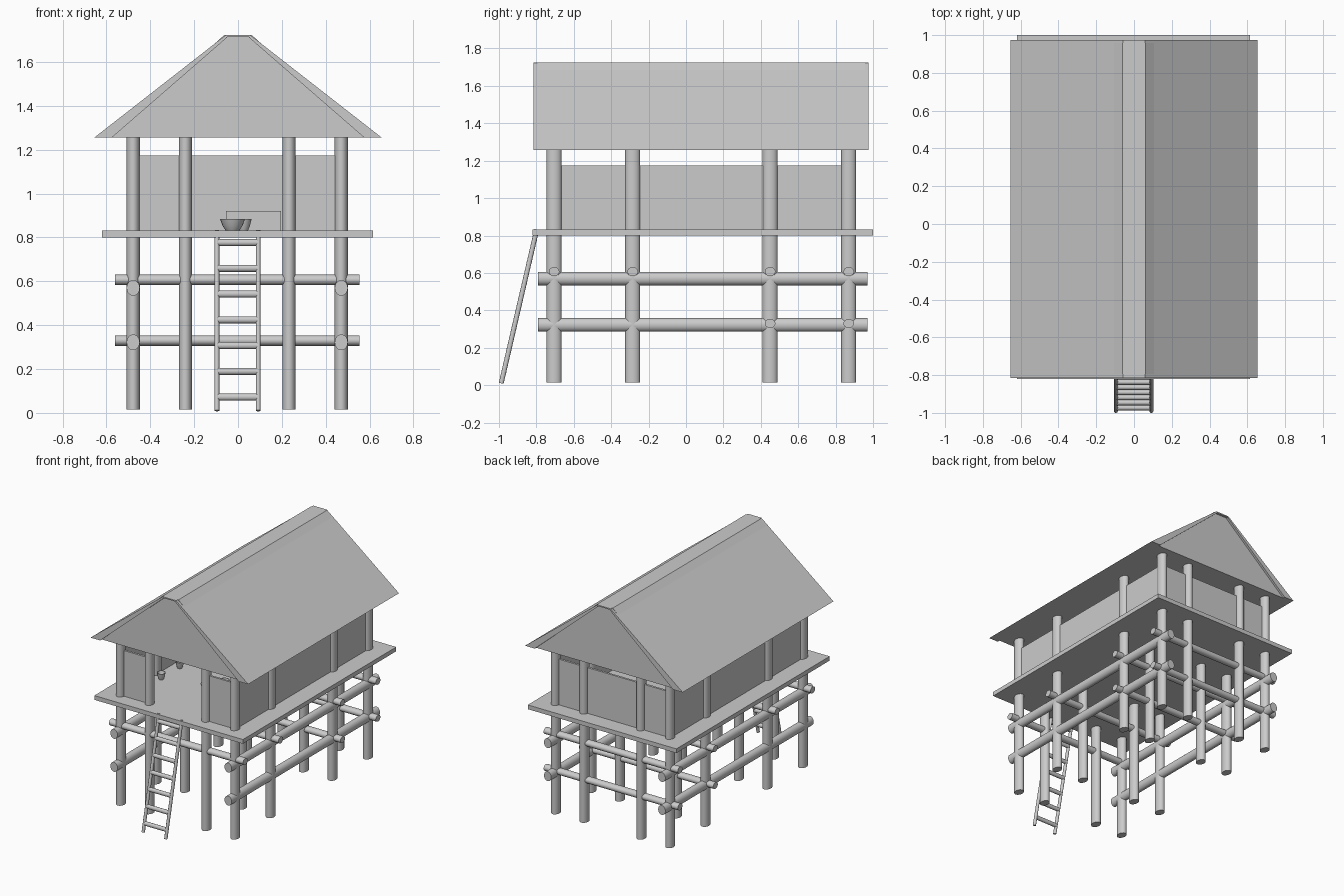
import bpy, bmesh, math
from mathutils import Vector

if "Cube" in bpy.data.objects:
    bpy.data.objects.remove(bpy.data.objects["Cube"])


def finish(name, bm, smooth=False):
    bmesh.ops.recalc_face_normals(bm, faces=bm.faces[:])
    me = bpy.data.meshes.new(name)
    bm.to_mesh(me)
    bm.free()
    ob = bpy.data.objects.new(name, me)
    bpy.context.collection.objects.link(ob)
    if smooth:
        bpy.ops.object.select_all(action='DESELECT')
        ob.select_set(True)
        bpy.context.view_layer.objects.active = ob
        bpy.ops.object.shade_smooth_by_angle(angle=math.radians(40))
    return ob


def box(name, x0, x1, y0, y1, z0, z1):
    bm = bmesh.new()
    bmesh.ops.create_cube(bm, size=1)
    for v in bm.verts:
        v.co = ((x0 + x1) / 2 + v.co.x * (x1 - x0),
                (y0 + y1) / 2 + v.co.y * (y1 - y0),
                (z0 + z1) / 2 + v.co.z * (z1 - z0))
    return finish(name, bm)


def rod(name, a, b, u, v, n=24):
    """Oval rod from a to b; u and v are the half-axis vectors."""
    a, b, u, v = map(Vector, (a, b, u, v))
    bm = bmesh.new()
    rings = [[bm.verts.new(p + u * math.cos(2 * math.pi * i / n) + v * math.sin(2 * math.pi * i / n))
              for i in range(n)] for p in (a, b)]
    for i in range(n):
        j = (i + 1) % n
        bm.faces.new((rings[0][i], rings[0][j], rings[1][j], rings[1][i]))
    bm.faces.new(rings[0])
    bm.faces.new(rings[1])
    return finish(name, bm, True)


def prism(name, profile, y0, y1):
    """Extrude an x-z profile along y."""
    bm = bmesh.new()
    f = bm.faces.new([bm.verts.new((x, y0, z)) for x, z in profile])
    r = bmesh.ops.extrude_face_region(bm, geom=[f])
    for v in r['geom']:
        if isinstance(v, bmesh.types.BMVert):
            v.co.y = y1
    return finish(name, bm)


def bowl(name, x, y, z, r, h):
    prof = [(0, 0), (.55, 0), (.8, .4), (1, 1), (.88, 1), (.68, .45), (.45, .15), (0, .15)]
    bm = bmesh.new()
    vs = [bm.verts.new((x + p * r, y, z + q * h)) for p, q in prof]
    es = [bm.edges.new(e) for e in zip(vs, vs[1:])]
    bmesh.ops.spin(bm, geom=vs + es, cent=(x, y, z), axis=(0, 0, 1), angle=2 * math.pi, steps=20)
    bmesh.ops.remove_doubles(bm, verts=bm.verts[:], dist=1e-5)
    return finish(name, bm, True)


PX = (-.478, -.24, .233, .471)
PY = (-.705, -.285, .45, .87)

# posts: outer ones reach the roof, inner ones carry the floor
for i, x in enumerate(PX):
    for j, y in enumerate(PY):
        outer = i in (0, 3) or j in (0, 3)
        rod("post" if outer else "floor_post", (x, y, .015), (x, y, 1.262 if outer else .81),
            (.03, 0, 0), (0, .04, 0))

# long beams along the sides
for x in (PX[0], PX[3]):
    for z in (.57, .322):
        rod("long_beam", (x, -.79, z), (x, .97, z), (.03, 0, 0), (0, 0, .036))

# cross beams: upper ones at every row, lower ones at the back rows
for y, z in [(y, .607) for y in PY] + [(y, .33) for y in PY[2:]]:
    rod("cross_beam", (-.56, y, z), (.555, y, z), (0, .028, 0), (0, 0, .024))

# floor
box("floor", -.62, .615, -.82, 1.0, .8, .832)

# walls, with a doorway in the front
T = .008
Z0, Z1 = .83, 1.175
for x in (PX[0], PX[3]):
    box("side_wall", x - T, x + T, PY[0], PY[3], Z0, Z1)
box("back_wall", PX[0], PX[3], PY[3] - T, PY[3] + T, Z0, Z1)
for a, b in (PX[:2], PX[2:]):
    box("front_wall", a, b, PY[0] - T, PY[0] + T, Z0, Z1)

# roof core with gables, and the overhanging slopes
prism("roof_core", [(-.58, 1.256), (-.062, 1.724), (.062, 1.724), (.58, 1.256)], -.795, .958)
for s, name in ((-1, "left_roof_slope"), (1, "right_roof_slope")):
    prism(name, [(s * .655, 1.256), (s * .055, 1.724), (s * .05, 1.712), (s * .575, 1.256)], -.815, .975)
box("ridge_cap", -.057, .057, -.815, .975, 1.715, 1.724)

# ladder
lean = Vector((0, .19, .83)).normalized()
across = Vector((0, lean.z, -lean.y)) * .013
for x in (-.096, .092):
    rod("ladder_rail", (x, -.988, .01), (x, -.798, .832), (.011, 0, 0), across, 12)
for i in range(7):
    z = .072 + i * .1175
    y = -.99 + z * .231
    rod("ladder_rung", (-.092, y, z), (.088, y, z), (0, .014, 0), (0, 0, .016), 12)

# household things on the floor
bowl("bowl", -.025, -.31, .832, .057, .053)
bowl("small_bowl", .025, -.2, .832, .037, .053)
bowl("cup", -.4, -.12, .832, .03, .05)
bowl("cup", -.4, -.34, .832, .03, .05)
box("chest", -.055, .195, .05, .2, .832, .92)
